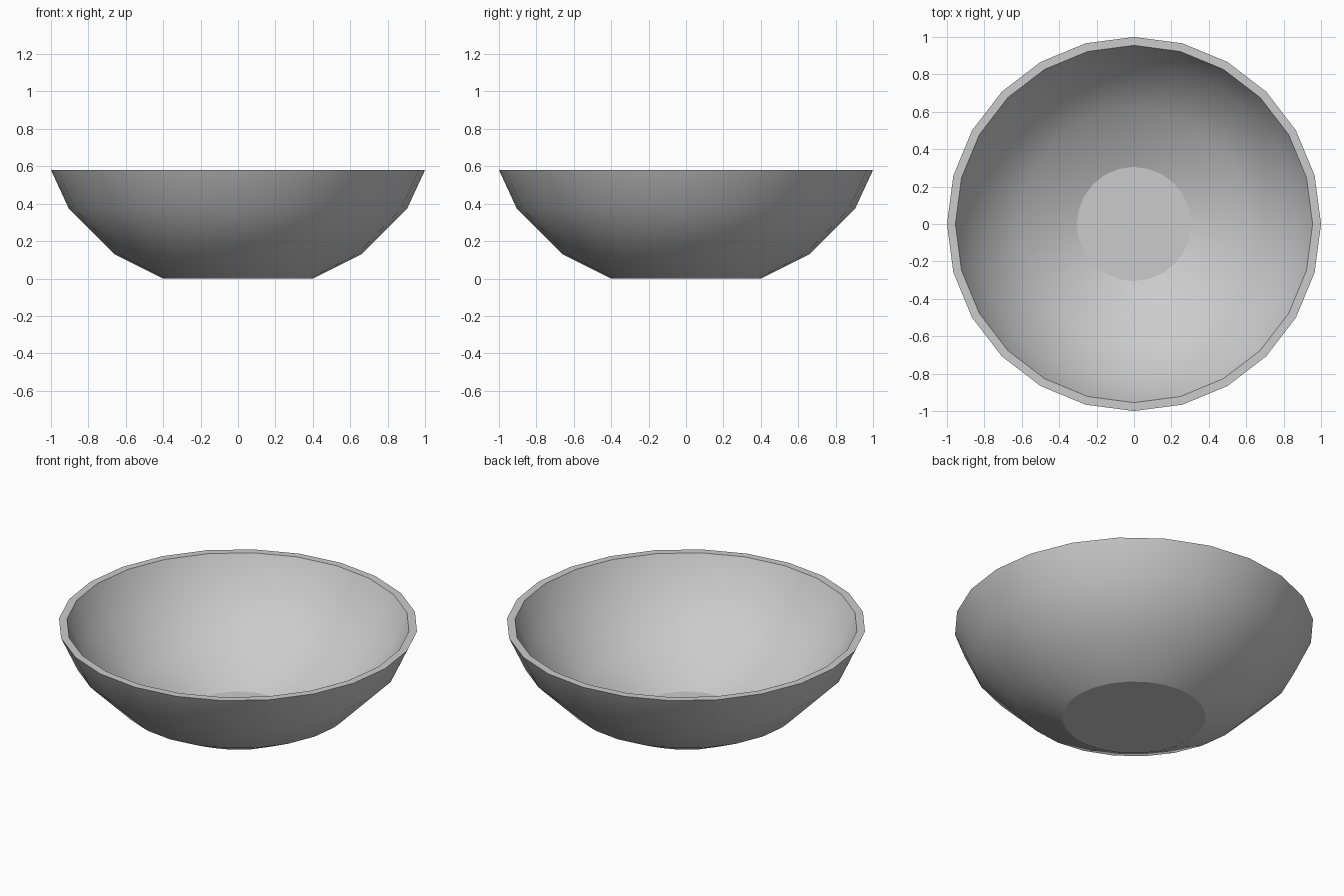
import bpy, bmesh
from math import cos, sin, tau

cube = bpy.data.objects.get("Cube")
if cube:
    bpy.data.objects.remove(cube, do_unlink=True)

SIDES = 24

# Grey glaze
grey = bpy.data.materials.new("grey")
grey.use_nodes = True
colour = (0.6, 0.6, 0.6, 1)
grey.diffuse_color = colour
grey.node_tree.nodes["Principled BSDF"].inputs["Base Color"].default_value = colour

# Wall profile (radius, height): from foot up the outside, over the rim, down to the floor
profile = [(0.4, 0), (0.66, 0.13), (0.905, 0.375), (1, 0.58),
           (0.955, 0.58), (0.865, 0.39), (0.61, 0.155), (0.305, 0.03)]
creased = (0, 3, 4, 7)   # foot, both rim edges, floor

bm = bmesh.new()
rings = [[bm.verts.new((r * cos(tau * i / SIDES), r * sin(tau * i / SIDES), z))
          for i in range(SIDES)] for r, z in profile]

# Walls and rim
for low, high in zip(rings, rings[1:]):
    for i in range(SIDES):
        j = (i + 1) % SIDES
        bm.faces.new((low[i], low[j], high[j], high[i]))

# Base underneath and floor inside
bm.faces.new(rings[0][::-1])
bm.faces.new(rings[-1])
bmesh.ops.recalc_face_normals(bm, faces=bm.faces)

# Smooth walls with crisp rim, foot and floor
for face in bm.faces:
    face.smooth = True
for k in creased:
    for i in range(SIDES):
        bm.edges.get((rings[k][i], rings[k][(i + 1) % SIDES])).smooth = False

mesh = bpy.data.meshes.new("bowl")
bm.to_mesh(mesh)
bm.free()
mesh.materials.append(grey)
bowl = bpy.data.objects.new("bowl", mesh)
bpy.context.collection.objects.link(bowl)
